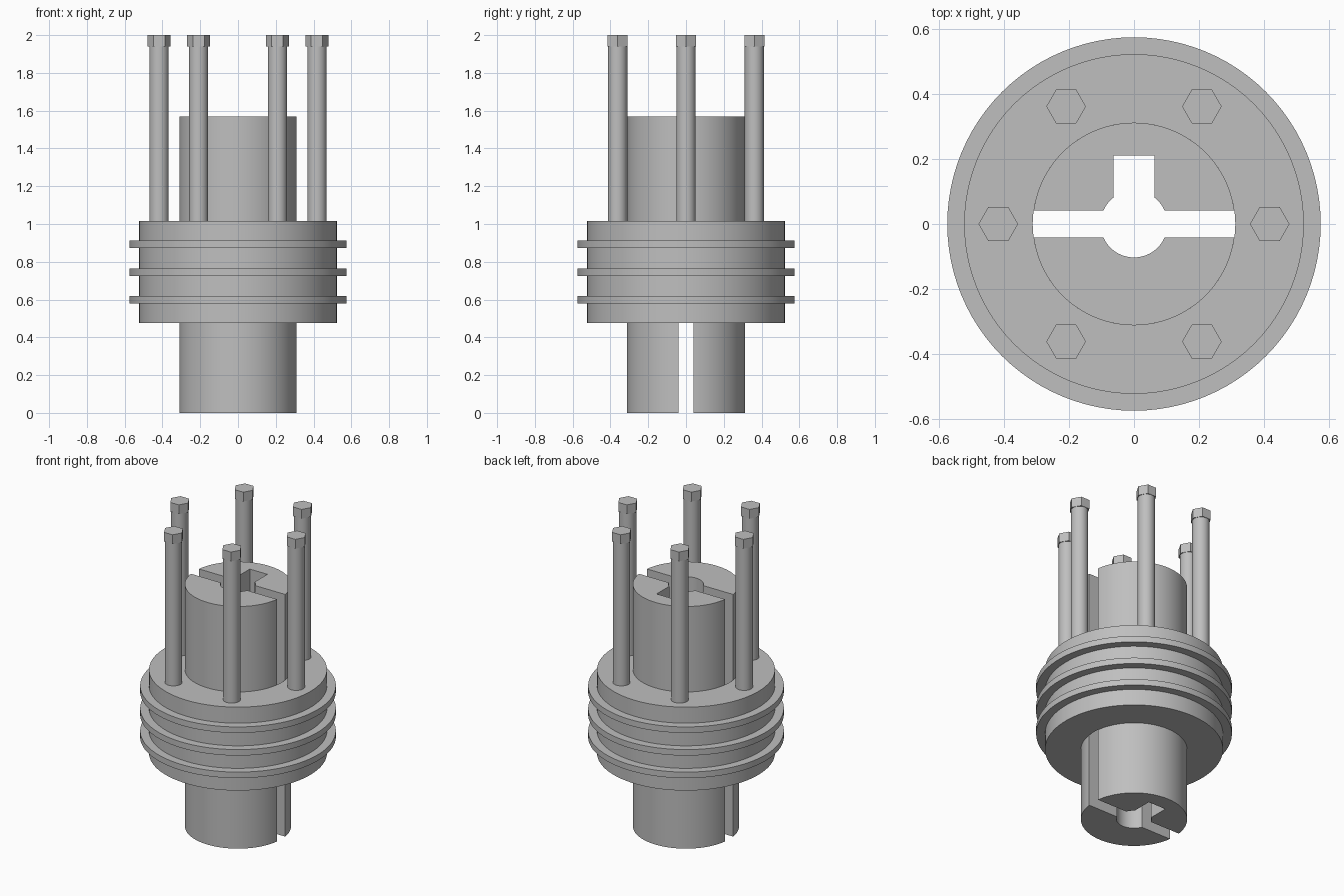
import bpy
import bmesh
from math import sin, cos, asin, pi, tau, radians

cube = bpy.data.objects.get("Cube")
if cube:
    bpy.data.objects.remove(cube)

steel = bpy.data.materials.new("grey steel")
steel.use_nodes = True
GREY = (0.52, 0.52, 0.52, 1)
steel.diffuse_color = GREY
steel.node_tree.nodes["Principled BSDF"].inputs["Base Color"].default_value = GREY

HEIGHT, CORE_R, BORE_R = 1.57, 0.312, 0.103
SLOT, KEY_X, KEY_Y = 0.041, 0.063, 0.211


def finish(name, bm):
    bmesh.ops.recalc_face_normals(bm, faces=bm.faces)
    mesh = bpy.data.meshes.new(name)
    bm.to_mesh(mesh)
    bm.free()
    obj = bpy.data.objects.new(name, mesh)
    bpy.context.collection.objects.link(obj)
    mesh.materials.append(steel)
    bpy.ops.object.select_all(action='DESELECT')
    obj.select_set(True)
    bpy.context.view_layer.objects.active = obj
    bpy.ops.object.shade_smooth_by_angle(angle=radians(30))
    return obj


def arc(r, start, end, steps):
    return [(r * cos(start + (end - start) * i / steps),
             r * sin(start + (end - start) * i / steps)) for i in range(steps + 1)]


def circle(r, steps, cx=0, cy=0):
    return [(cx + x, cy + y) for x, y in arc(r, 0, tau, steps)[:-1]]


def add_prism(bm, outline, z0, z1):
    face = bm.faces.new([bm.verts.new((x, y, z0)) for x, y in outline])
    top = bmesh.ops.extrude_face_region(bm, geom=[face])["geom"]
    verts = [g for g in top if isinstance(g, bmesh.types.BMVert)]
    bmesh.ops.translate(bm, verts=verts, vec=(0, 0, z1 - z0))


def prism(name, outline, z0, z1):
    bm = bmesh.new()
    add_prism(bm, outline, z0, z1)
    return finish(name, bm)


# Split core: two halves parted by the cross slot, with a central bore
outer, inner, key = asin(SLOT / CORE_R), asin(SLOT / BORE_R), asin(KEY_X / BORE_R)
rim = arc(CORE_R, outer, pi - outer, 48)

front_half = rim + arc(BORE_R, pi - inner, inner, 24)
prism("core_front_half", [(x, -y) for x, y in front_half], 0, HEIGHT)

# The back half also carries the keyway
back_half = (rim + arc(BORE_R, pi - inner, pi / 2 + key, 6)
             + [(-KEY_X, KEY_Y), (KEY_X, KEY_Y)]
             + arc(BORE_R, pi / 2 - key, inner, 6))
prism("core_back_half", back_half, 0, HEIGHT)

# Collar with three fins, lathed from one profile
BODY_R, FIN_R = 0.523, 0.575
profile = [(CORE_R, 0.475), (BODY_R, 0.475)]
for z in (0.58, 0.726, 0.873):
    profile += [(BODY_R, z), (FIN_R, z), (FIN_R, z + 0.039), (BODY_R, z + 0.039)]
profile += [(BODY_R, 1.016), (CORE_R, 1.016)]

bm = bmesh.new()
loop = [bm.verts.new((r, 0, z)) for r, z in profile]
edges = [bm.edges.new((a, b)) for a, b in zip(loop, loop[1:] + loop[:1])]
bmesh.ops.spin(bm, geom=loop + edges, axis=(0, 0, 1), cent=(0, 0, 0),
               angle=tau, steps=96, use_merge=True)
bmesh.ops.remove_doubles(bm, verts=bm.verts, dist=0.0001)
finish("finned_collar", bm)

# Ring of six long hex-headed bolts
for i in range(6):
    cx, cy = 0.418 * cos(i * tau / 6), 0.418 * sin(i * tau / 6)
    prism(f"bolt_shaft_{i + 1}", circle(0.051, 32, cx, cy), 1.01, 1.95)
    prism(f"bolt_head_{i + 1}", circle(0.061, 6, cx, cy), 1.94, 2.0)
